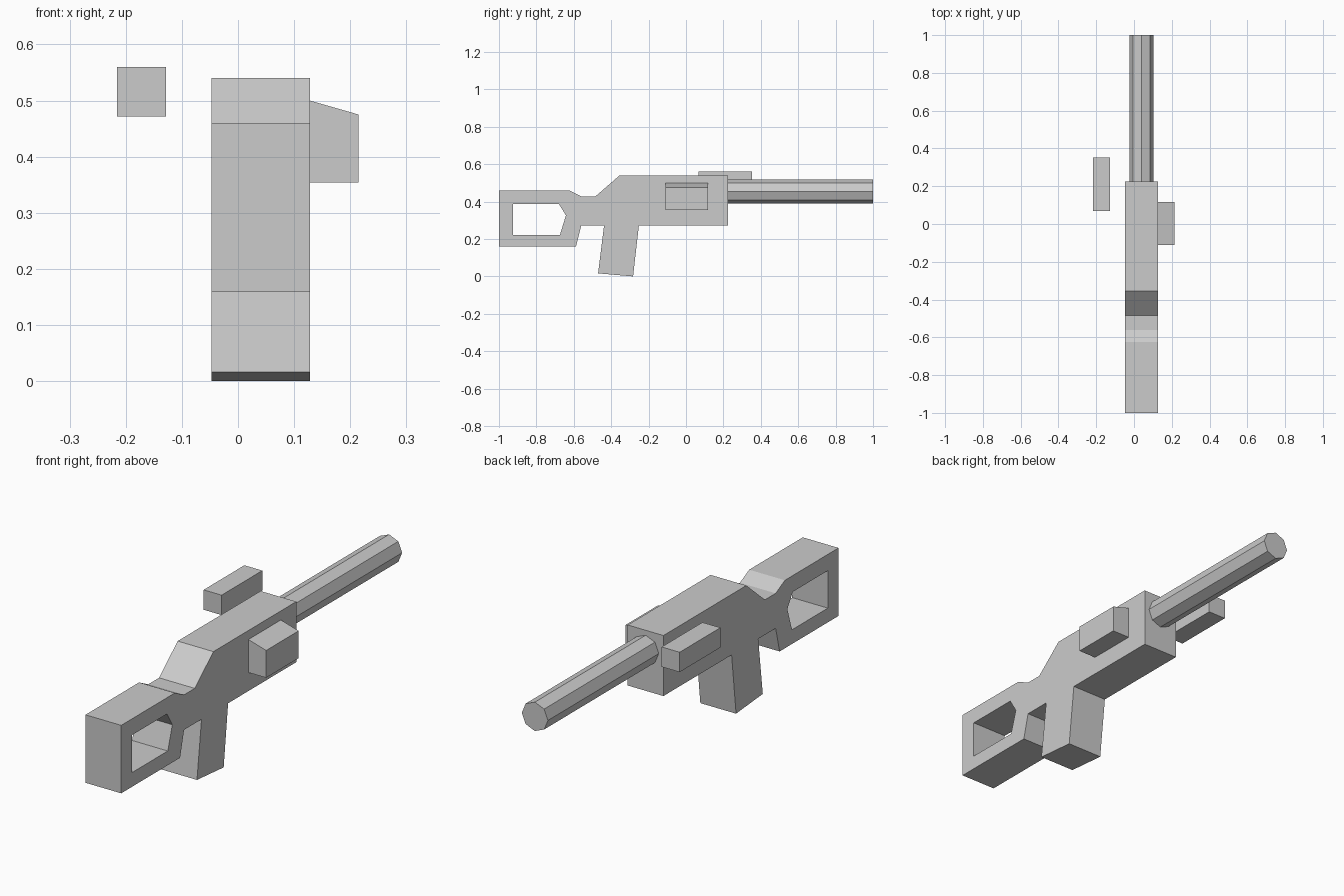
import bpy
import bmesh
from math import cos, sin, pi
from mathutils import Vector

cube = bpy.data.objects.get("Cube")
if cube:
    bpy.data.objects.remove(cube, do_unlink=True)

# Single plain grey for every part
grey = bpy.data.materials.new("plain grey")
grey.use_nodes = True
colour = (0.6, 0.6, 0.6, 1)
grey.diffuse_color = colour
grey.node_tree.nodes["Principled BSDF"].inputs["Base Color"].default_value = colour


def prism(name, loops, axis, start, end):
    """Fill outline loops (later loops are holes) and extrude along an axis."""
    bm = bmesh.new()
    edges = []
    for loop in loops:
        verts = []
        for u, v in loop:
            point = (start, u, v) if axis == "x" else (u, start, v)
            verts.append(bm.verts.new(point))
        edges += [bm.edges.new((verts[i - 1], verts[i])) for i in range(len(verts))]
    direction = Vector((1, 0, 0)) if axis == "x" else Vector((0, 1, 0))
    bmesh.ops.triangle_fill(bm, edges=edges, use_beauty=True, normal=direction)
    result = bmesh.ops.extrude_face_region(bm, geom=bm.faces[:])
    moved = [g for g in result["geom"] if isinstance(g, bmesh.types.BMVert)]
    bmesh.ops.translate(bm, verts=moved, vec=direction * (end - start))
    bmesh.ops.recalc_face_normals(bm, faces=bm.faces[:])
    mesh = bpy.data.meshes.new(name)
    bm.to_mesh(mesh)
    bm.free()
    mesh.materials.append(grey)
    obj = bpy.data.objects.new(name, mesh)
    bpy.context.collection.objects.link(obj)
    return obj


# Body: stock, receiver and grip as one side profile (y, z) with a stock opening
outline = [(-1, 0.46), (-0.625, 0.46), (-0.56, 0.427), (-0.485, 0.427),
           (-0.355, 0.54), (0.225, 0.54), (0.225, 0.272), (-0.252, 0.272),
           (-0.283, 0), (-0.47, 0.016), (-0.438, 0.272), (-0.56, 0.272),
           (-0.588, 0.159), (-1, 0.159)]
opening = [(-0.925, 0.388), (-0.68, 0.388), (-0.642, 0.326),
           (-0.674, 0.222), (-0.925, 0.222)]
prism("body", [outline, opening], "x", -0.047, 0.128)

# Octagonal barrel
radius = 0.064
octagon = [(0.04 + radius * cos(k * pi / 4), 0.454 + radius * sin(k * pi / 4))
           for k in range(8)]
prism("barrel", [octagon], "y", 0.215, 1)

# Side housing with a sloping top
housing = [(0.128, 0.354), (0.215, 0.354), (0.215, 0.475), (0.128, 0.5)]
prism("side_housing", [housing], "y", -0.11, 0.117)

# Separate block standing off the other side
block = [(-0.216, 0.472), (-0.128, 0.472), (-0.128, 0.56), (-0.216, 0.56)]
prism("side_block", [block], "y", 0.068, 0.353)
